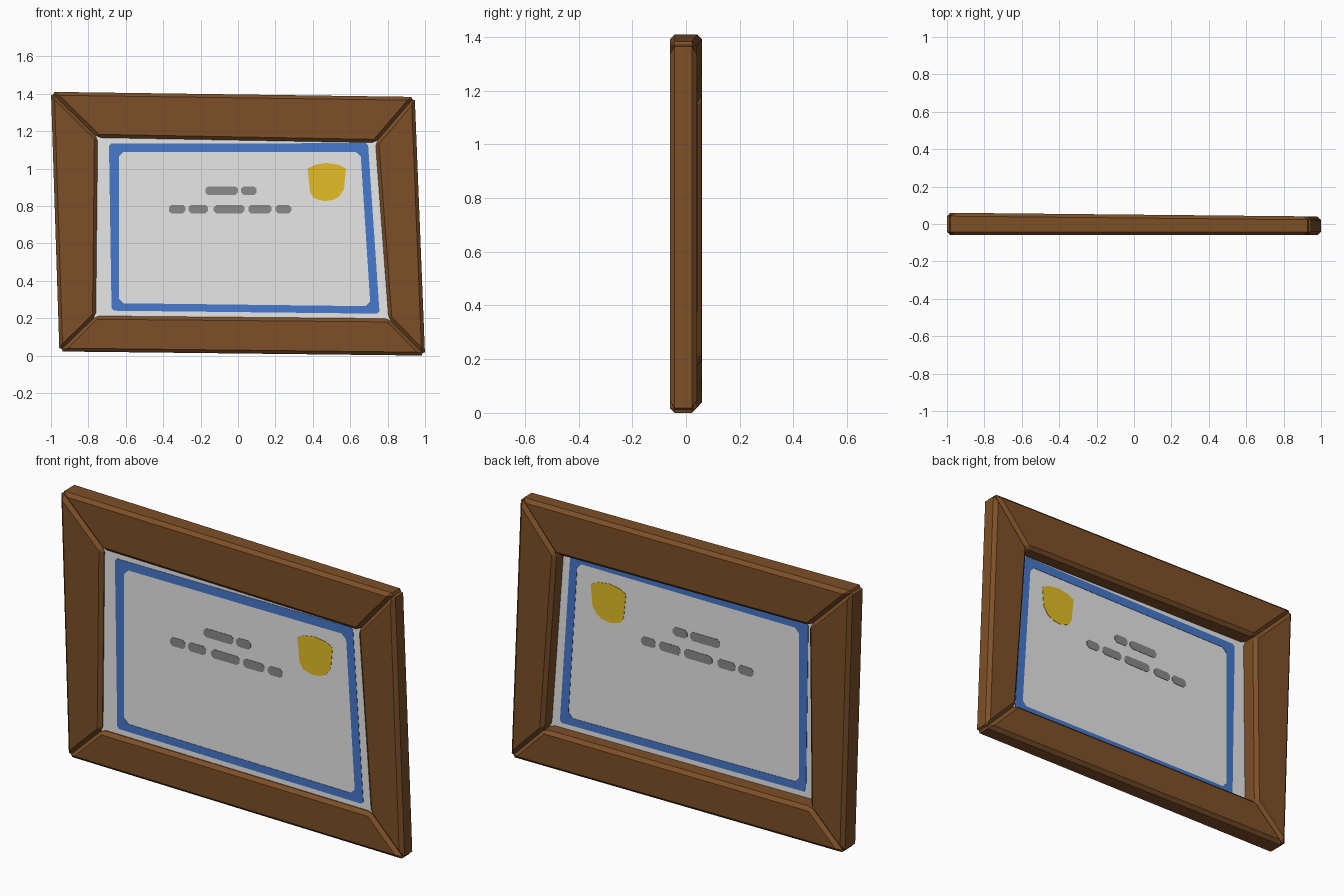
import bpy, bmesh
from mathutils import Vector

if "Cube" in bpy.data.objects:
    bpy.data.objects.remove(bpy.data.objects["Cube"])


def material(name, rgb):
    m = bpy.data.materials.new(name)
    m.diffuse_color = (*rgb, 1)
    m.use_nodes = True
    m.node_tree.nodes["Principled BSDF"].inputs["Base Color"].default_value = m.diffuse_color
    return m


WOOD = material("brown wood", (0.205, 0.08, 0.021))
PAPER = material("off white paper", (0.8, 0.8, 0.8))
BLUE = material("blue ink", (0.061, 0.191, 0.61))
GOLD = material("gold seal", (0.78, 0.515, 0.018))
GREY = material("grey ink", (0.254, 0.254, 0.254))

FRONT_Y, PAPER_Y = -0.06, -0.035


def back_y(x):
    # the frame gets thinner towards the right
    return 0.05 - 0.01 * x


def finish(name, bm, mat):
    bmesh.ops.remove_doubles(bm, verts=bm.verts, dist=0.0001)
    bmesh.ops.recalc_face_normals(bm, faces=bm.faces)
    me = bpy.data.meshes.new(name)
    bm.to_mesh(me)
    bm.free()
    me.materials.append(mat)
    ob = bpy.data.objects.new(name, me)
    bpy.context.collection.objects.link(ob)
    return ob


def rail(name, pts):
    # mitred wooden bar with bevelled edges
    bm = bmesh.new()
    f = [bm.verts.new((x, FRONT_Y, z)) for x, z in pts]
    b = [bm.verts.new((x, back_y(x), z)) for x, z in pts]
    bm.faces.new(f)
    bm.faces.new(b[::-1])
    for i in range(4):
        j = (i + 1) % 4
        bm.faces.new((f[i], b[i], b[j], f[j]))
    ob = finish(name, bm, WOOD)
    mod = ob.modifiers.new("bevel", "BEVEL")
    mod.width = 0.018
    mod.segments = 1
    mod.limit_method = "NONE"


def plate(name, polys, mat, thick):
    # thin flat plate, visible from both sides of the paper
    bm = bmesh.new()
    for p in polys:
        bm.faces.new([bm.verts.new((x, PAPER_Y, z)) for x, z in p])
    ob = finish(name, bm, mat)
    mod = ob.modifiers.new("thickness", "SOLIDIFY")
    mod.thickness = thick
    mod.offset = 0


def cut_corners(loop, c):
    out = []
    for i, p in enumerate(loop):
        p = Vector(p)
        for q in (loop[i - 1], loop[(i + 1) % len(loop)]):
            out.append(tuple(p + (Vector(q) - p).normalized() * c))
    return out


# Frame: four bars between the outer and inner outlines
outer = [(-1.0, 1.41), (0.945, 1.383), (1.0, 0.0), (-0.955, 0.022)]
inner = [(-0.75, 1.165), (0.735, 1.138), (0.805, 0.198), (-0.76, 0.212)]
for i, side in enumerate(("top", "right", "bottom", "left")):
    j = (i + 1) % 4
    rail(side + "_rail", [outer[i], outer[j], inner[j], inner[i]])

# Paper sheet, tucked into the frame
plate("paper_sheet", [[(-0.79, 1.2), (0.77, 1.18), (0.84, 0.16), (-0.8, 0.17)]],
      PAPER, 0.003)

# Blue border ring
a = cut_corners([(-0.69, 1.133), (0.695, 1.136), (0.757, 0.224), (-0.676, 0.24)], 0.012)
b = cut_corners([(-0.637, 1.089), (0.655, 1.089), (0.708, 0.264), (-0.637, 0.28)], 0.025)
plate("border", [[a[i], a[(i + 1) % 8], b[(i + 1) % 8], b[i]] for i in range(8)],
      BLUE, 0.007)

# Gold seal
plate("seal", [[(0.372, 1.0), (0.41, 1.02), (0.47, 1.03), (0.54, 1.02), (0.577, 1.0),
                (0.567, 0.89), (0.54, 0.85), (0.51, 0.833), (0.46, 0.825),
                (0.405, 0.842), (0.385, 0.875)]], GOLD, 0.007)

# Grey ink dashes in two rows
dashes = [(-0.175, 0.0, 0.882), (0.015, 0.1, 0.882),
          (-0.37, -0.28, 0.783), (-0.265, -0.16, 0.783), (-0.13, 0.035, 0.783),
          (0.055, 0.18, 0.783), (0.2, 0.285, 0.783)]
h = 0.023
plate("ink_dashes", [cut_corners([(l, z + h), (r, z + h), (r, z - h), (l, z - h)], 0.014)
                     for l, r, z in dashes], GREY, 0.007)
